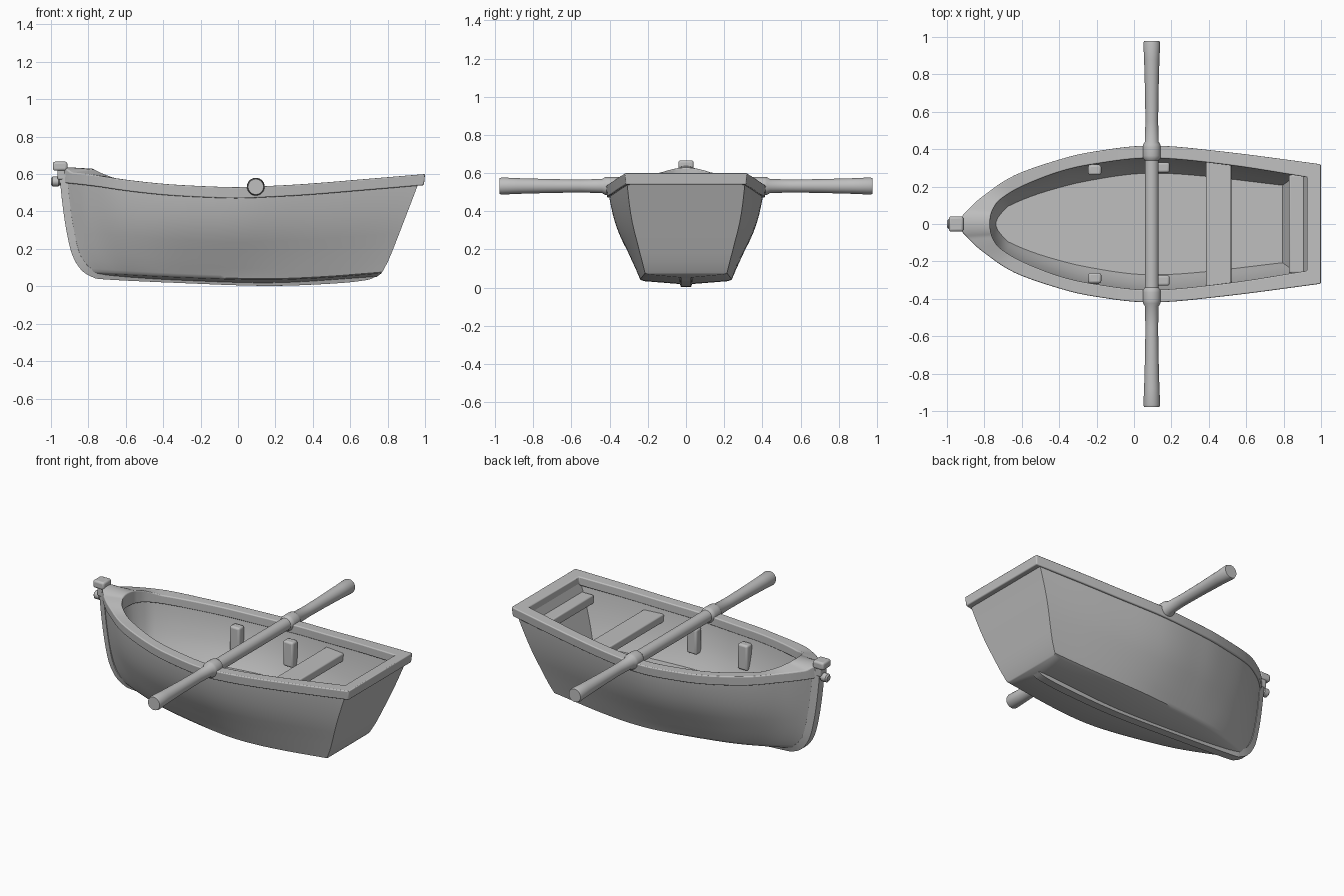
import bpy, bmesh, math
from mathutils import Vector

if "Cube" in bpy.data.objects:
    bpy.data.objects.remove(bpy.data.objects["Cube"])

grey = bpy.data.materials.new("light grey")
grey.diffuse_color = (0.52, 0.52, 0.52, 1)
grey.use_nodes = True
grey.node_tree.nodes["Principled BSDF"].inputs["Base Color"].default_value = grey.diffuse_color


def finish(bm, name, bevel=0.0, angle=35):
    bmesh.ops.remove_doubles(bm, verts=bm.verts, dist=0.0005)
    bmesh.ops.recalc_face_normals(bm, faces=bm.faces)
    me = bpy.data.meshes.new(name)
    bm.to_mesh(me)
    bm.free()
    ob = bpy.data.objects.new(name, me)
    bpy.context.collection.objects.link(ob)
    me.materials.append(grey)
    if bevel:
        m = ob.modifiers.new("soft edges", 'BEVEL')
        m.width, m.segments, m.limit_method = bevel, 3, 'ANGLE'
        m.angle_limit = math.radians(40)
    bpy.ops.object.select_all(action='DESELECT')
    bpy.context.view_layer.objects.active = ob
    ob.select_set(True)
    bpy.ops.object.shade_smooth_by_angle(angle=math.radians(angle))
    return ob


def smooth(pts, n=6):
    """Catmull-Rom resampling of a 2D point list."""
    p = [Vector(q) for q in pts]
    p = [2 * p[0] - p[1]] + p + [2 * p[-1] - p[-2]]
    out = []
    for i in range(1, len(p) - 2):
        a, b, c, d = p[i - 1:i + 3]
        for k in range(n):
            t = k / n
            out.append(0.5 * (2 * b + (c - a) * t + (2 * a - 5 * b + 4 * c - d) * t * t
                              + (3 * b - a - 3 * c + d) * t ** 3))
    return out + [p[-2]]


def lookup(table, x):
    if x <= table[0][0]:
        return table[0][1]
    for a, b in zip(table, table[1:]):
        if x <= b[0]:
            return a[1] + (b[1] - a[1]) * (x - a[0]) / max(b[0] - a[0], 1e-6)
    return table[-1][1]


def box(name, x0, x1, y0, y1, z0, z1, bevel=0.008):
    bm = bmesh.new()
    bmesh.ops.create_cube(bm, size=1)
    for v in bm.verts:
        v.co = ((x0 + x1) / 2 + v.co.x * (x1 - x0), (y0 + y1) / 2 + v.co.y * (y1 - y0),
                (z0 + z1) / 2 + v.co.z * (z1 - z0))
    return finish(bm, name, bevel)


def lathe(name, prof, axis, centre, seg=28):
    """Turned shape: prof = (position along axis, radius)."""
    bm = bmesh.new()
    rings = []
    for d, r in prof:
        ring = []
        for k in range(seg):
            a = 2 * math.pi * k / seg
            u, w = r * math.cos(a), r * math.sin(a)
            co = (u, d, w) if axis == 'y' else (d, u, w)
            ring.append(bm.verts.new(Vector(centre) + Vector(co)))
        rings.append(ring)
    for a, b in zip(rings, rings[1:]):
        for k in range(seg):
            bm.faces.new((a[k], a[k - 1], b[k - 1], b[k]))
    bm.faces.new(rings[0])
    bm.faces.new(rings[-1])
    return finish(bm, name)


# Guide curves
outer = smooth([(-.945, 0), (-.925, .035), (-.88, .085), (-.8, .155), (-.64, .26), (-.4, .345),
                (-.2, .39), (.1, .42), (.5, .385), (1.0, .32)])
inner = smooth([(-.77, 0), (-.767, .035), (-.755, .075), (-.715, .13), (-.6, .2), (-.4, .278),
                (-.2, .322), (.1, .352), (.5, .316), (.925, .25)])
sheer = smooth([(-.95, .615), (-.77, .595), (-.6, .57), (-.4, .548), (-.2, .536), (0, .53),
                (.2, .538), (.4, .55), (.7, .575), (1, .60)])
bottom = smooth([(0, .055), (.1, .045), (.3, .03), (.6, .016), (.8, .025), (1, .05)])
chine = smooth([(0, .02), (.1, .09), (.25, .165), (.5, .225), (.7, .24), (1, .215)])
stem = smooth([(.04, -.76), (.07, -.80), (.11, -.835), (.2, -.875), (.35, -.905), (.6, -.935)])
stern = smooth([(.03, .68), (.055, .75), (.1, .785), (.2, .83), (.55, .965), (.6, .985)])
LEVELS = [(.05, 0), (.08, .04), (.16, .15), (.25, .28), (.35, .42), (.45, .57), (.55, .70),
          (.65, .80), (.75, .88), (.9, .97), (1, 1)]
FLOOR = .21


def section(s, inside):
    """Full cross-section of the hull, port rim to starboard rim."""
    zb = lookup(bottom, s)
    zt = lookup(sheer, -.93 + 1.9 * s) - .025
    half = []
    for q, f in [(0, None), (.035, -1)] + LEVELS:
        z = zb + (zt - zb) * q
        if inside:
            # flat raised floor, walls following the outer skin
            z = FLOOR + (zt - FLOOR) * (max(q - .05, 0) / .95)
            f = f if f is None else lookup(LEVELS, (z - zb) / (zt - zb))
        xa, xb = lookup(stem, z), lookup(stern, z)
        x = xa + (xb - xa) * s
        if inside:
            x = (xa + .14) * (1 - s) + (xb - .04) * s
        so = (x - xa) / (xb - xa)
        lo, hi = lookup(chine, so), max(lookup(outer, -.93 + 1.9 * so) - .015, .02)
        w = 0 if f is None else lo * .92 if f < 0 else lo + (hi - lo) * f
        if inside and w:
            w = max(w - .045, .012) * min(1, math.sqrt(s / .05) + .15)
            w *= .9 if q == .035 else 1
        half.append((x, w, z))
    return [(x, -y, z) for x, y, z in reversed(half)] + half[1:]


# Hull: outer and inner skin joined at the rim
bm = bmesh.new()
rims = []
N = 48
for inside in (False, True):
    rows = [[bm.verts.new(c) for c in section((i / N) ** 1.3, inside)] for i in range(N + 1)]
    for a, b in zip(rows, rows[1:]):
        for j in range(len(a) - 1):
            bm.faces.new((a[j], a[j + 1], b[j + 1], b[j]))
    for row in (rows[0], rows[-1]):
        h = len(row) // 2
        for j in range(h):
            f = [row[j], row[j + 1], row[-2 - j], row[-1 - j]]
            bm.faces.new(f if j < h - 1 else [f[0], f[1], f[3]])
    rims.append([r[0] for r in rows] + [r[-1] for r in reversed(rows)])
o, n = rims
for k in range(len(o)):
    bm.faces.new((o[k - 1], o[k], n[k], n[k - 1]))
finish(bm, "hull", angle=40)

# Gunwale rail: closed ring, widening into a raised foredeck at the bow
bm = bmesh.new()
pairs = list(zip(outer, inner))
ring = [(a, b, 1) for a, b in pairs] + [(a, b, -1) for a, b in reversed(pairs[1:])]
rows = []
for a, b, s in ring:
    za, zb = lookup(sheer, a.x), lookup(sheer, b.x)
    ta = za + .024 * max(0, 1 - (a.y / .07) ** 2)
    tb = zb + .033 * max(0, 1 - (b.y / .17) ** 2) * (b.x < 0)
    rows.append([bm.verts.new(c) for c in (
        (a.x, s * a.y, ta), (b.x, s * b.y, tb),
        (b.x, s * b.y, zb - .055), (a.x - .006 * (a.x > .9), s * a.y * .985, za - .06))])
for k in range(len(rows)):
    for j in range(4):
        bm.faces.new((rows[k - 1][j - 1], rows[k - 1][j], rows[k][j], rows[k][j - 1]))
finish(bm, "gunwale_rail", 0.008)

# Stem and keel strip
bm = bmesh.new()
path = smooth([(-.955, .60), (-.94, .45), (-.918, .3), (-.887, .17), (-.84, .09), (-.78, .05),
               (-.7, .036), (-.3, .017), (.15, .002), (.5, .014), (.68, .032), (.74, .052)], 4)
rows = []
for i, p in enumerate(path):
    t = (path[min(i + 1, len(path) - 1)] - path[max(i - 1, 0)]).normalized()
    q = p + Vector((-t.y, t.x)) * .04
    rows.append([bm.verts.new(c) for c in ((p.x, -.026, p.y), (p.x, .026, p.y),
                                           (q.x, .04, q.y), (q.x, -.04, q.y))])
for a, b in zip(rows, rows[1:]):
    for j in range(4):
        bm.faces.new((a[j - 1], a[j], b[j], b[j - 1]))
bm.faces.new(rows[0])
bm.faces.new(rows[-1])
finish(bm, "keel_and_stem", 0.006)

# Bow fittings
box("bow_post", -.965, -.915, -.033, .033, .57, .64)
box("bow_block", -.99, -.912, -.04, .04, .618, .666, 0.012)
lathe("bow_peg", [(0, .016), (.008, .026), (.04, .026), (.045, .02), (.08, .02)],
      'x', (-1.0, 0, .56))

# Seats
box("middle_seat", .385, .52, -.335, .335, .42, .47)
box("stern_seat", .828, .92, -.262, .262, .445, .50)

# Side brackets inside the hull
for s in (-1, 1):
    for x, y in ((-.21, .262), (.155, .275)):
        box("side_bracket", x - .035, x + .035, *sorted((s * y, s * (y + .055))), .30, .46, 0.012)

# Oars: one straight pole across the boat with collars at the rail
half = [(.34, .037), (.352, .046), (.365, .048), (.41, .048), (.424, .046), (.44, .037),
        (.55, .034), (.7, .036), (.88, .041), (.965, .045), (.978, .041)]
lathe("oars", [(-d, r) for d, r in reversed(half)] + half, 'y', (.095, 0, .532))
